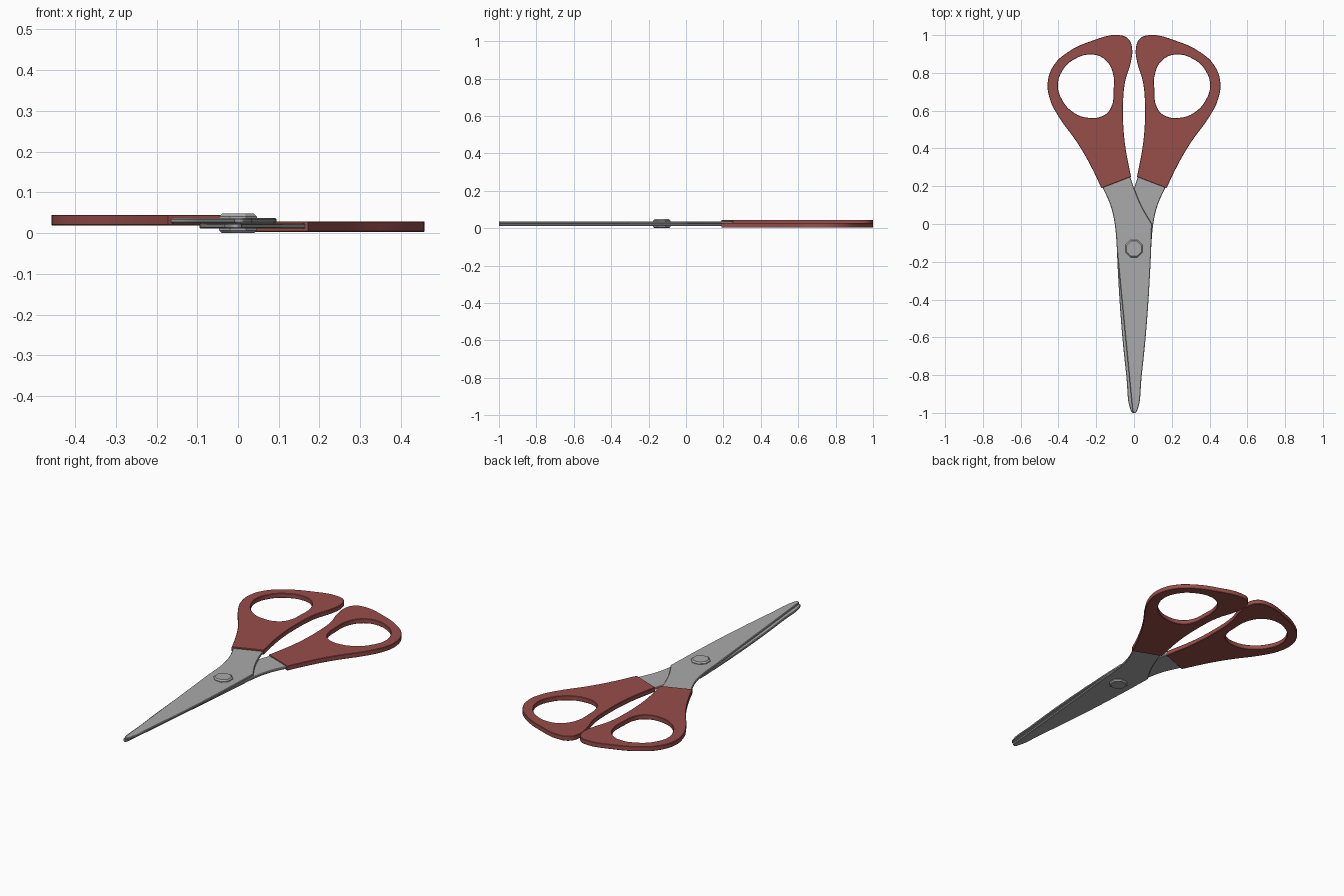
import bpy, math, bmesh
from mathutils import Matrix

if "Cube" in bpy.data.objects:
    bpy.data.objects.remove(bpy.data.objects["Cube"], do_unlink=True)

MID = 0.024  # height of the plane where the blades meet


def material(name, colour):
    m = bpy.data.materials.new(name)
    m.use_nodes = True
    m.diffuse_color = colour
    m.node_tree.nodes["Principled BSDF"].inputs["Base Color"].default_value = colour
    return m


red = material("matte red plastic", (0.31, 0.075, 0.067, 1))
steel = material("grey steel", (0.40, 0.40, 0.40, 1))


def plate(name, loops, corners, low, high, bevel, mat):
    """Flat plate from smooth closed outlines; points listed in corners stay sharp."""
    curve = bpy.data.curves.new(name, "CURVE")
    curve.dimensions = "2D"
    curve.fill_mode = "BOTH"
    curve.resolution_u = 4
    curve.extrude = (high - low) / 2 - bevel
    curve.bevel_depth = bevel
    curve.bevel_resolution = 0
    curve.offset = -bevel
    for pts in loops:
        spline = curve.splines.new("BEZIER")
        spline.bezier_points.add(len(pts) - 1)
        spline.use_cyclic_u = True
        for bp, (x, y) in zip(spline.bezier_points, pts):
            bp.co = (x, y, 0)
            kind = "VECTOR" if (x, y) in corners else "AUTO"
            bp.handle_left_type = bp.handle_right_type = kind
    temp = bpy.data.objects.new(name + "_outline", curve)
    bpy.context.collection.objects.link(temp)
    bpy.context.view_layer.update()
    mesh = bpy.data.meshes.new_from_object(
        temp.evaluated_get(bpy.context.evaluated_depsgraph_get()))
    bpy.data.objects.remove(temp, do_unlink=True)
    bpy.data.curves.remove(curve)
    mesh.transform(Matrix.Translation((0, 0, (low + high) / 2)))
    bm = bmesh.new()
    bm.from_mesh(mesh)
    bmesh.ops.remove_doubles(bm, verts=bm.verts, dist=1e-5)
    bmesh.ops.recalc_face_normals(bm, faces=bm.faces)
    bm.to_mesh(mesh)
    bm.free()
    mesh.materials.clear()
    mesh.materials.append(mat)
    ob = bpy.data.objects.new(name, mesh)
    bpy.context.collection.objects.link(ob)
    bpy.ops.object.select_all(action="DESELECT")
    ob.select_set(True)
    bpy.context.view_layer.objects.active = ob
    bpy.ops.object.shade_smooth_by_angle(angle=math.radians(25))
    return ob


def turned_copy(ob, name):
    """Second half: the first one turned over about the long axis."""
    twin = bpy.data.objects.new(name, ob.data.copy())
    twin.data.transform(Matrix.Translation((0, 0, MID)) @ Matrix.Rotation(math.pi, 4, "Y")
                        @ Matrix.Translation((0, 0, -MID)))
    bpy.context.collection.objects.link(twin)


# Handle with finger hole
handle_corners = [(-0.172, 0.19), (-0.016, 0.25)]
handle_outline = [
    (-0.172, 0.19), (-0.23, 0.31), (-0.30, 0.43), (-0.40, 0.57), (-0.445, 0.66),
    (-0.457, 0.75), (-0.425, 0.84), (-0.35, 0.91), (-0.23, 0.967), (-0.08, 1.0),
    (-0.03, 0.98), (-0.01, 0.93), (-0.016, 0.86), (-0.048, 0.75), (-0.058, 0.62),
    (-0.05, 0.44), (-0.016, 0.25)]
finger_hole = [
    (-0.215, 0.897), (-0.148, 0.865), (-0.112, 0.80), (-0.108, 0.71), (-0.12, 0.62),
    (-0.16, 0.575), (-0.24, 0.562), (-0.32, 0.59), (-0.38, 0.656), (-0.403, 0.735),
    (-0.38, 0.81), (-0.32, 0.87)]
handle = plate("right_handle", [handle_outline, finger_hole], handle_corners,
               0.019, 0.045, 0.002, red)
turned_copy(handle, "left_handle")

# Blade with its shank running into the handle
blade_corners = [(-0.165, 0.22), (-0.03, 0.27), (0.095, 0.0), (-0.165, 0.19),
                 (-0.02, 0.25), (0.0, 0.19), (-0.09, -0.14), (-0.008, -0.99)]
blade_outline = [
    (-0.165, 0.22), (-0.165, 0.19), (-0.125, 0.1), (-0.102, 0.0), (-0.09, -0.14),
    (-0.008, -0.99), (0.005, -1.0), (0.02, -0.98), (0.04, -0.81), (0.065, -0.56),
    (0.087, -0.22), (0.095, 0.0), (0.04, 0.095), (0.0, 0.19), (-0.02, 0.25), (-0.03, 0.27)]
blade = plate("upper_blade", [blade_outline], blade_corners, MID, 0.037, 0.003, steel)
turned_copy(blade, "lower_blade")

# Eight-sided rivet with a chamfered cap on both ends
bpy.ops.mesh.primitive_cylinder_add(vertices=8, radius=0.05, depth=2 * MID,
                                    location=(0, -0.13, MID))
rivet = bpy.context.object
rivet.name = "rivet"
rivet.data.transform(Matrix.Rotation(math.pi / 8, 4, "Z"))
rivet.data.materials.append(steel)
bm = bmesh.new()
bm.from_mesh(rivet.data)
rims = [e for e in bm.edges if abs(e.verts[0].co.z - e.verts[1].co.z) < 1e-4]
bmesh.ops.bevel(bm, geom=rims, offset=0.007, segments=1, affect="EDGES")
bm.to_mesh(rivet.data)
bm.free()
